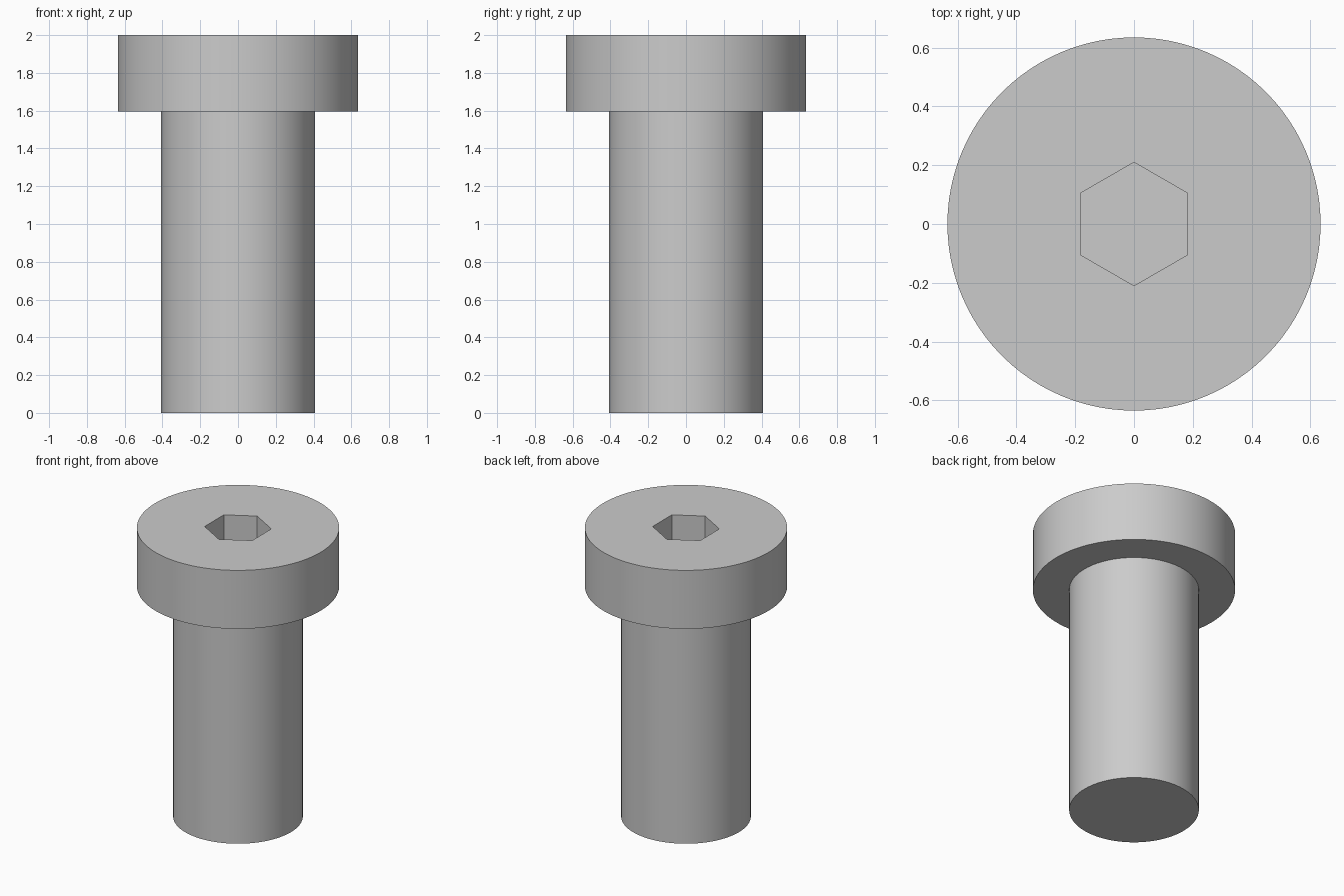
import bpy
import bmesh
from math import cos, sin, tau, radians

cube = bpy.data.objects.get("Cube")
if cube:
    bpy.data.objects.remove(cube, do_unlink=True)

SEGMENTS = 96
SHAFT_R, HEAD_R, SOCKET_R = 0.407, 0.635, 0.21
HEAD_BASE, TOP, SOCKET_FLOOR = 1.595, 2.0, 1.76

steel = bpy.data.materials.new("steel_grey")
steel.use_nodes = True
grey = (0.6, 0.6, 0.6, 1)
steel.diffuse_color = grey
steel.node_tree.nodes["Principled BSDF"].inputs["Base Color"].default_value = grey

bm = bmesh.new()


def ring(radius, z, sides):
    """Closed loop of edges, with the first corner on the y axis."""
    verts = [bm.verts.new((radius * sin(tau * i / sides), radius * cos(tau * i / sides), z))
             for i in range(sides)]
    edges = [bm.edges.new((verts[i - 1], verts[i])) for i in range(sides)]
    return verts, edges


def wall(a, b):
    for i in range(len(a)):
        bm.faces.new((a[i - 1], a[i], b[i], b[i - 1]))


# Shaft, underside of the head and head rim
shaft_bottom, _ = ring(SHAFT_R, 0, SEGMENTS)
shaft_top, _ = ring(SHAFT_R, HEAD_BASE, SEGMENTS)
head_bottom, _ = ring(HEAD_R, HEAD_BASE, SEGMENTS)
head_top, rim_edges = ring(HEAD_R, TOP, SEGMENTS)
bm.faces.new(shaft_bottom)
wall(shaft_bottom, shaft_top)
wall(shaft_top, head_bottom)
wall(head_bottom, head_top)

# Hexagonal socket
socket_top, socket_edges = ring(SOCKET_R, TOP, 6)
socket_floor, _ = ring(SOCKET_R, SOCKET_FLOOR, 6)
wall(socket_top, socket_floor)
bm.faces.new(socket_floor)

# Flat top face around the socket
bmesh.ops.triangle_fill(bm, edges=rim_edges + socket_edges, use_beauty=True, normal=(0, 0, 1))
bmesh.ops.recalc_face_normals(bm, faces=bm.faces)

mesh = bpy.data.meshes.new("socket_head_bolt")
bm.to_mesh(mesh)
bm.free()
mesh.materials.append(steel)
bolt = bpy.data.objects.new("socket_head_bolt", mesh)
bpy.context.collection.objects.link(bolt)

# Smooth round sides with sharp rims
bpy.ops.object.select_all(action="DESELECT")
bolt.select_set(True)
bpy.context.view_layer.objects.active = bolt
bpy.ops.object.shade_smooth_by_angle(angle=radians(30))
